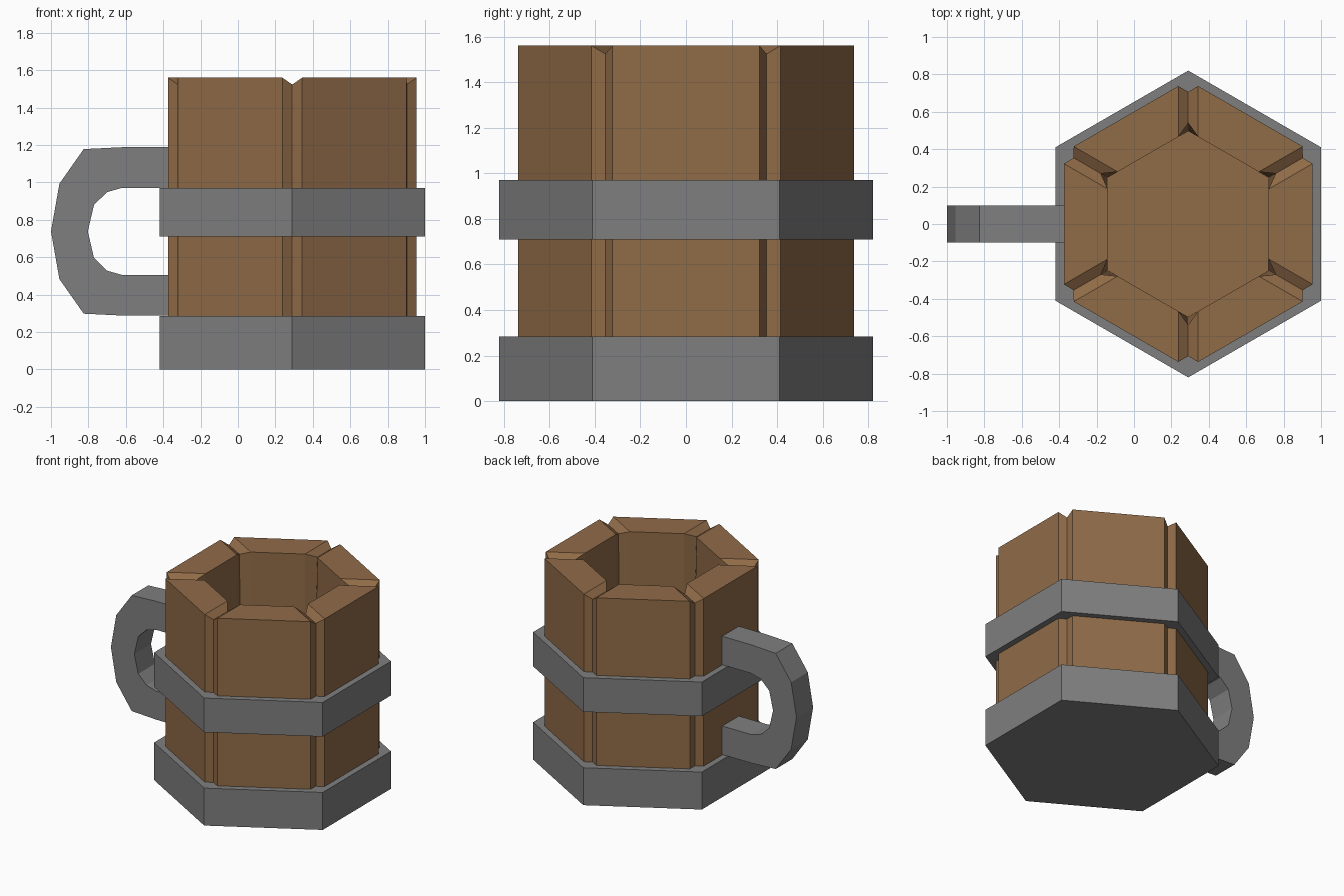
import bpy, bmesh, math
from mathutils import Matrix, Vector

if "Cube" in bpy.data.objects:
    bpy.data.objects.remove(bpy.data.objects["Cube"])

CX = 0.29                     # axis of the hexagonal body
HEX = [math.radians(90 + 60 * i) for i in range(6)]


def material(name, rgb):
    m = bpy.data.materials.new(name)
    m.diffuse_color = (*rgb, 1)
    m.use_nodes = True
    m.node_tree.nodes["Principled BSDF"].inputs["Base Color"].default_value = m.diffuse_color
    return m


wood = material("brown wood", (0.28, 0.147, 0.064))
iron = material("grey iron", (0.212, 0.212, 0.212))


def finish(bm, name, mat):
    bmesh.ops.recalc_face_normals(bm, faces=bm.faces)
    me = bpy.data.meshes.new(name)
    bm.to_mesh(me)
    bm.free()
    me.materials.append(mat)
    ob = bpy.data.objects.new(name, me)
    bpy.context.collection.objects.link(ob)
    return ob


def bridge(bm, a, b):
    n = len(a)
    for i in range(n):
        bm.faces.new((a[i], a[(i + 1) % n], b[(i + 1) % n], b[i]))


def hex_ring(bm, r, z):
    return [bm.verts.new((CX + r * math.cos(a), r * math.sin(a), z)) for a in HEX]


def notched_ring(bm, r, valley_r, z, valley_z, half=0.053):
    """Hexagon of circumradius r with a V groove at each corner."""
    ring = []
    edge_y = r - half * math.tan(math.radians(30))
    for a in HEX:
        rot = Matrix.Rotation(a - math.pi / 2, 3, 'Z')
        for x, y, h in ((half, edge_y, z), (0, valley_r, valley_z), (-half, edge_y, z)):
            p = rot @ Vector((x, y, h))
            ring.append(bm.verts.new((p.x + CX, p.y, p.z)))
    return ring


# Staves with grooves, hollow inside, closed by a floor
bm = bmesh.new()
rings = [
    notched_ring(bm, 0.768, 0.707, 0.2, 0.2),
    notched_ring(bm, 0.768, 0.707, 1.56, 1.523),
    notched_ring(bm, 0.497, 0.54, 1.56, 1.523),
    notched_ring(bm, 0.497, 0.497, 0.29, 0.29),
]
for a, b in zip(rings, rings[1:]):
    bridge(bm, a, b)
bm.faces.new(rings[-1])
bm.faces.new(rings[0])
finish(bm, "staves", wood)

# Solid base
bm = bmesh.new()
low, high = hex_ring(bm, 0.82, 0), hex_ring(bm, 0.82, 0.285)
bridge(bm, low, high)
bm.faces.new(low)
bm.faces.new(high)
finish(bm, "base_band", iron)

# Middle hoop
bm = bmesh.new()
loops = [hex_ring(bm, r, z) for r, z in
         ((0.82, 0.71), (0.82, 0.97), (0.69, 0.97), (0.69, 0.71))]
for i in range(4):
    bridge(bm, loops[i], loops[(i + 1) % 4])
finish(bm, "middle_band", iron)

# Handle: upper half profile mirrored about its mid height
MID = 0.738
outer = [(-0.3, 0.45), (-0.62, 0.45), (-0.825, 0.44), (-0.955, 0.255), (-1.0, 0)]
inner = [(-0.3, 0.233), (-0.62, 0.233), (-0.70, 0.21), (-0.77, 0.142), (-0.803, 0)]


def mirrored(pts):
    return pts + [(x, -z) for x, z in reversed(pts[:-1])]


bm = bmesh.new()
strips = []
for pts, y in ((outer, -0.1), (outer, 0.1), (inner, 0.1), (inner, -0.1)):
    strips.append([bm.verts.new((x, y, MID + z)) for x, z in mirrored(pts)])
for section_a, section_b in zip(list(zip(*strips)), list(zip(*strips))[1:]):
    bridge(bm, section_a, section_b)
for k in (0, -1):
    bm.faces.new([s[k] for s in strips])
finish(bm, "handle", iron)
